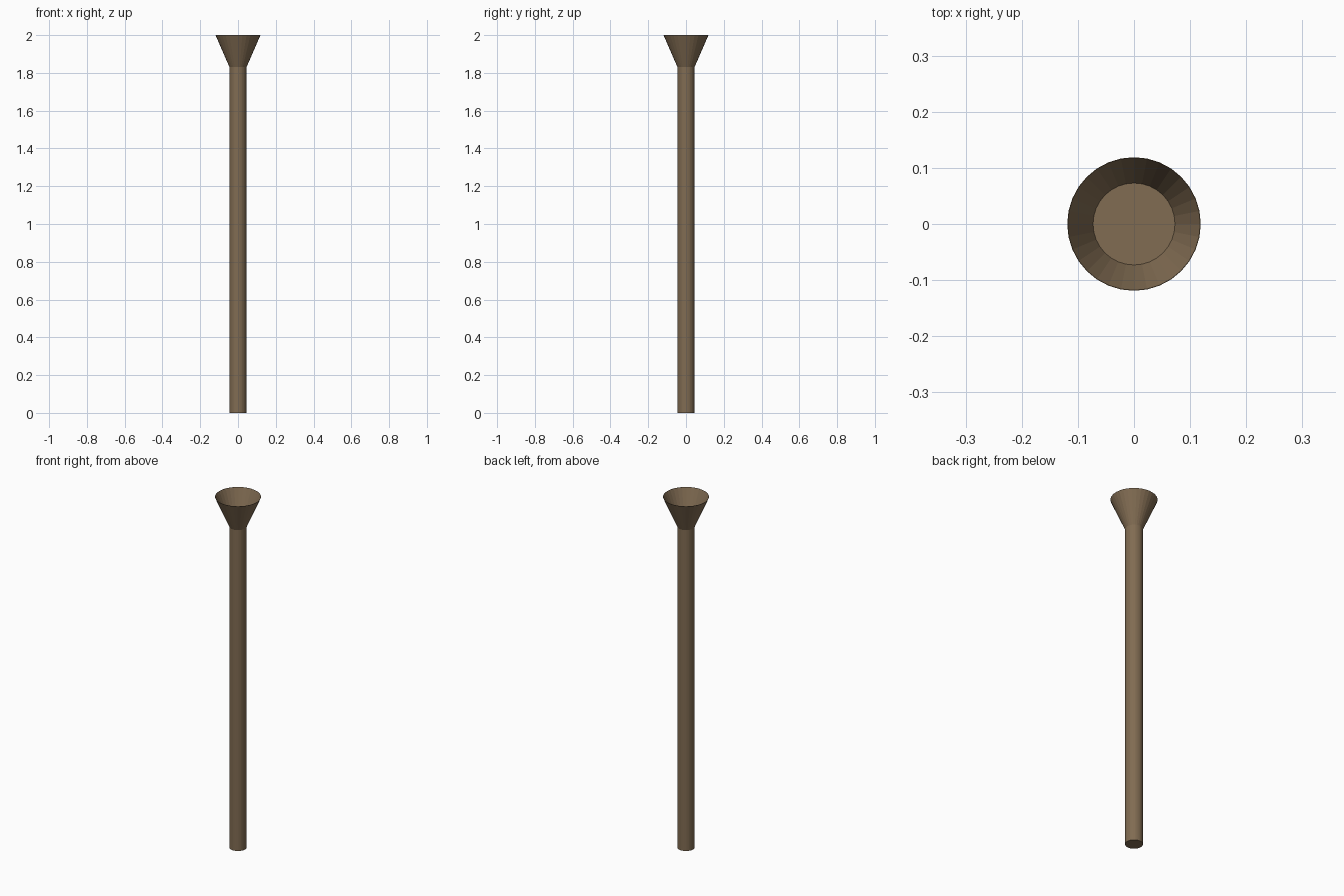
import bpy, bmesh, math

if "Cube" in bpy.data.objects:
    bpy.data.objects.remove(bpy.data.objects["Cube"])

SIDES = 32
wood = bpy.data.materials.new("brown_wood")
wood.diffuse_color = (0.22, 0.15, 0.085, 1)
wood.use_nodes = True
wood.node_tree.nodes["Principled BSDF"].inputs["Base Color"].default_value = wood.diffuse_color


def lathe(name, profile):
    """Revolve (radius, z) points about z, capping both ends."""
    bm = bmesh.new()
    rings = []
    for r, z in profile:
        rings.append([bm.verts.new((r * math.cos(2 * math.pi * i / SIDES),
                                    r * math.sin(2 * math.pi * i / SIDES), z))
                      for i in range(SIDES)])
    for a, b in zip(rings, rings[1:]):
        for i in range(SIDES):
            j = (i + 1) % SIDES
            bm.faces.new((a[i], a[j], b[j], b[i]))
    bm.faces.new(rings[0][::-1])
    bm.faces.new(rings[-1])
    mesh = bpy.data.meshes.new(name)
    bm.to_mesh(mesh)
    bm.free()
    mesh.materials.append(wood)
    obj = bpy.data.objects.new(name, mesh)
    bpy.context.collection.objects.link(obj)
    return obj


# Long round handle
lathe("shaft", [(0.045, 0), (0.045, 1.83)])

# Flared cup with a thin wall and a flat floor inside
lathe("flared_cup", [(0.045, 1.83), (0.119, 2.0), (0.118, 2.0), (0.073, 1.897)])
